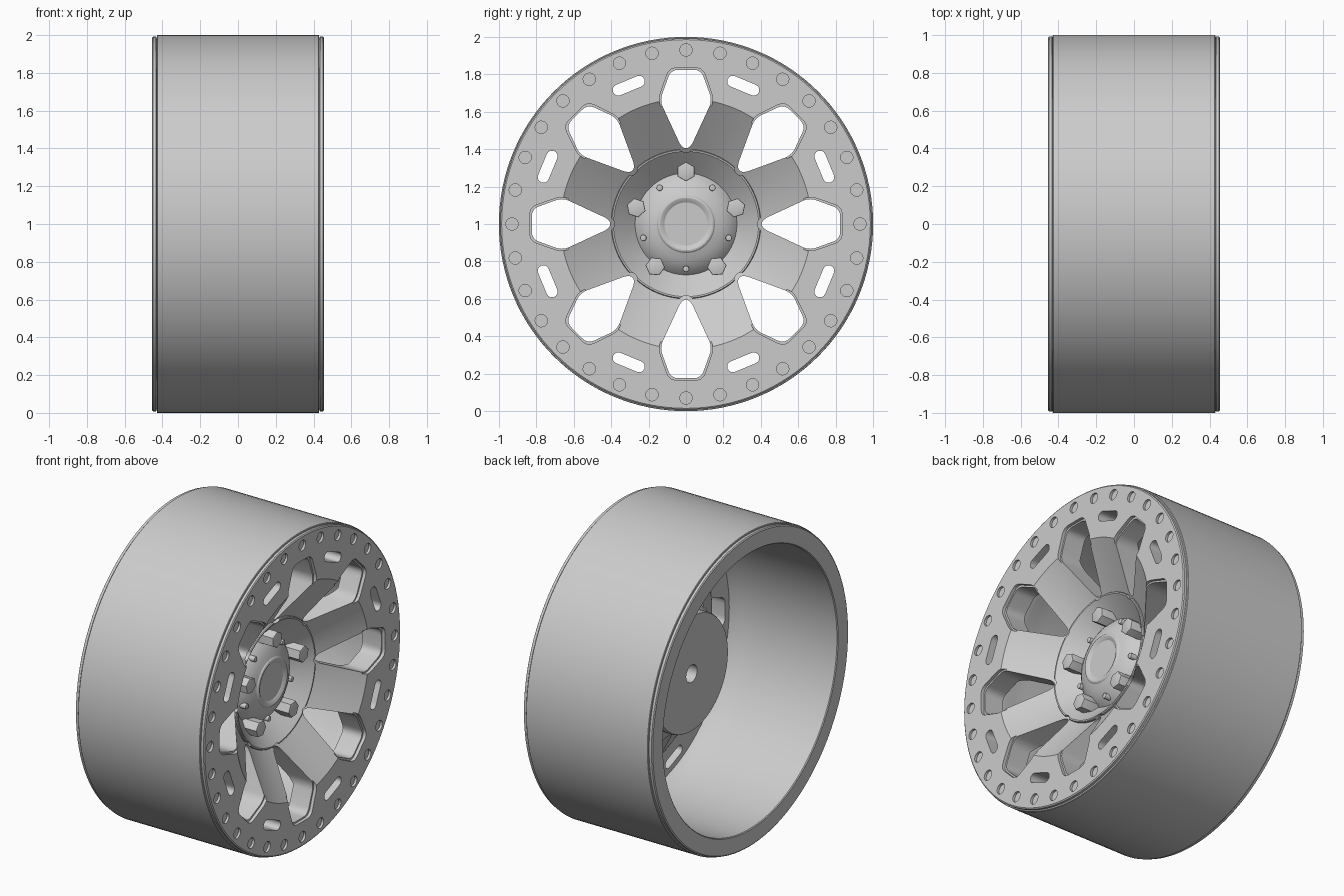
import bpy, bmesh, math
from mathutils import Matrix, Vector

old = bpy.data.objects.get("Cube")
if old:
    bpy.data.objects.remove(old, do_unlink=True)

metal = bpy.data.materials.new("grey metal")
metal.use_nodes = True
GREY = (0.6, 0.6, 0.6, 1)
metal.diffuse_color = GREY
metal.node_tree.nodes["Principled BSDF"].inputs["Base Color"].default_value = GREY


def make(name, bm):
    """Turn a mesh built round the axle into an object standing on the ground."""
    bmesh.ops.recalc_face_normals(bm, faces=bm.faces)
    bmesh.ops.translate(bm, verts=bm.verts, vec=(0, 0, 1))
    mesh = bpy.data.meshes.new(name)
    bm.to_mesh(mesh)
    bm.free()
    mesh.materials.append(metal)
    obj = bpy.data.objects.new(name, mesh)
    bpy.context.collection.objects.link(obj)
    return obj


def lathe(name, profile, steps=128):
    """Spin a closed (x, radius) profile round the wheel axis."""
    bm = bmesh.new()
    vs = [bm.verts.new((x, 0, r)) for x, r in profile]
    edges = [bm.edges.new((a, b)) for a, b in zip(vs, vs[1:] + vs[:1])
             if a.co.z > 0 or b.co.z > 0]
    bmesh.ops.spin(bm, geom=vs + edges, cent=(0, 0, 0), axis=(1, 0, 0),
                   angle=math.tau, steps=steps)
    bmesh.ops.remove_doubles(bm, verts=bm.verts, dist=0.0005)
    return make(name, bm)


def rounded(points, radius, steps=5):
    """Round every corner of a polygon with a small curve."""
    pts, out = [Vector(p) for p in points], []
    for i, p in enumerate(pts):
        to_a, to_b = pts[i - 1] - p, pts[(i + 1) % len(pts)] - p
        a = p + to_a.normalized() * min(radius, to_a.length * 0.48)
        b = p + to_b.normalized() * min(radius, to_b.length * 0.48)
        for k in range(steps + 1):
            t = k / steps
            out.append(a * (1 - t) ** 2 + p * 2 * t * (1 - t) + b * t * t)
    return out


def circle(radius, centre, n=24):
    return [(radius * math.sin(math.tau * k / n),
             centre + radius * math.cos(math.tau * k / n)) for k in range(n)]


def window(grow):
    """Outline of the opening between two spokes, widened by grow."""
    half = [(0.022 + grow, 0.405 - grow), (0.14 + grow, 0.66),
            (0.08 + grow, 0.824 + grow)]
    return rounded(half + [(-t, r) for t, r in reversed(half)], 0.04)


def prisms(name, outline, x0, x1, count, start=0.0, bevel=0.0):
    """Extrude a (tangent, radial) outline along x and repeat it in a circle."""
    bm = bmesh.new()
    for i in range(count):
        turn = Matrix.Rotation(start + math.tau * i / count, 3, 'X')
        low = [bm.verts.new(turn @ Vector((x0, t, r))) for t, r in outline]
        high = [bm.verts.new(turn @ Vector((x1, t, r))) for t, r in outline]
        bm.faces.new(low)
        top = bm.faces.new(high)
        n = len(low)
        for k in range(n):
            j = (k + 1) % n
            bm.faces.new((low[k], low[j], high[j], high[k]))
        if bevel:
            bmesh.ops.bevel(bm, geom=list(top.edges), offset=bevel,
                            segments=2, affect='EDGES', profile=0.5)
    return make(name, bm)


def cut(obj, cutter):
    cutter.hide_render = True
    mod = obj.modifiers.new("cut", 'BOOLEAN')
    mod.operation, mod.solver, mod.object = 'DIFFERENCE', 'EXACT', cutter
    bpy.context.view_layer.objects.active = obj
    bpy.ops.object.modifier_apply(modifier=mod.name)
    bpy.data.objects.remove(cutter, do_unlink=True)


# Barrel with a grooved back lip
barrel = lathe("barrel", [
    (0.427, 1.0), (0.43, 0.997), (0.43, 0.89), (0.30, 0.865), (0.24, 0.868),
    (0.18, 0.875), (0.10, 0.88), (-0.45, 0.88), (-0.455, 0.885), (-0.455, 0.985),
    (-0.45, 0.992), (-0.434, 0.992), (-0.43, 0.982), (-0.43, 0.997),
    (-0.427, 1.0)])

# Spoked face: flat outer ring sloping in to the hub
face = lathe("spoked_face", [
    (0.43, 0.982), (0.434, 0.992), (0.45, 0.992), (0.455, 0.985), (0.455, 0.67),
    (0.235, 0.37), (0.04, 0.35), (0.04, 0.37), (0.12, 0.44), (0.27, 0.66),
    (0.30, 0.70), (0.30, 0.88), (0.425, 0.90), (0.425, 0.982)])
cut(face, prisms("window_cutter", window(0), -0.2, 0.6, 8))
cut(face, prisms("window_ledge_cutter", window(0.01), 0.435, 0.6, 8))

slot = [(s * 0.06 + t, r) for s, side in ((1, 1), (-1, -1))
        for t, r in [(side * 0.03 * math.sin(math.pi * k / 8),
                      0.80 + side * 0.03 * math.cos(math.pi * k / 8))
                     for k in range(9)]]
cut(face, prisms("slot_cutter", slot, 0.2, 0.6, 8, math.pi / 8))
cut(face, prisms("bolt_hole_cutter", circle(0.033, 0.93), 0.44, 0.6, 32))

# Hub: scalloped bowl, domed centre with a dished cap, flat back with a blind hole
hub = lathe("hub", [
    (0.268, 0.40), (0.273, 0.396), (0.272, 0.388), (0.165, 0.272), (0.172, 0.266),
    (0.194, 0.245), (0.212, 0.22), (0.228, 0.19), (0.24, 0.155), (0.247, 0.148),
    (0.249, 0.14), (0.246, 0.13), (0.236, 0.115), (0.236, 0), (0.08, 0),
    (0.08, 0.055), (-0.04, 0.055), (-0.04, 0.365), (-0.03, 0.37), (0.15, 0.37),
    (0.20, 0.40)], 96)
cut(hub, prisms("scallop_cutter", circle(0.042, 0.425), 0.0, 0.6, 8))

# Hex lug bolts and small pins between them
bolts = prisms("lug_bolts", circle(0.052, 0.28, 6), 0.15, 0.28, 5, bevel=0.006)
pins = prisms("hub_pins", circle(0.017, 0.24, 16), 0.15, 0.225, 5,
              math.pi / 5, bevel=0.004)

bpy.ops.object.select_all(action='DESELECT')
for obj in (barrel, face, hub, bolts, pins):
    obj.select_set(True)
bpy.context.view_layer.objects.active = barrel
bpy.ops.object.shade_smooth_by_angle(angle=math.radians(25))
